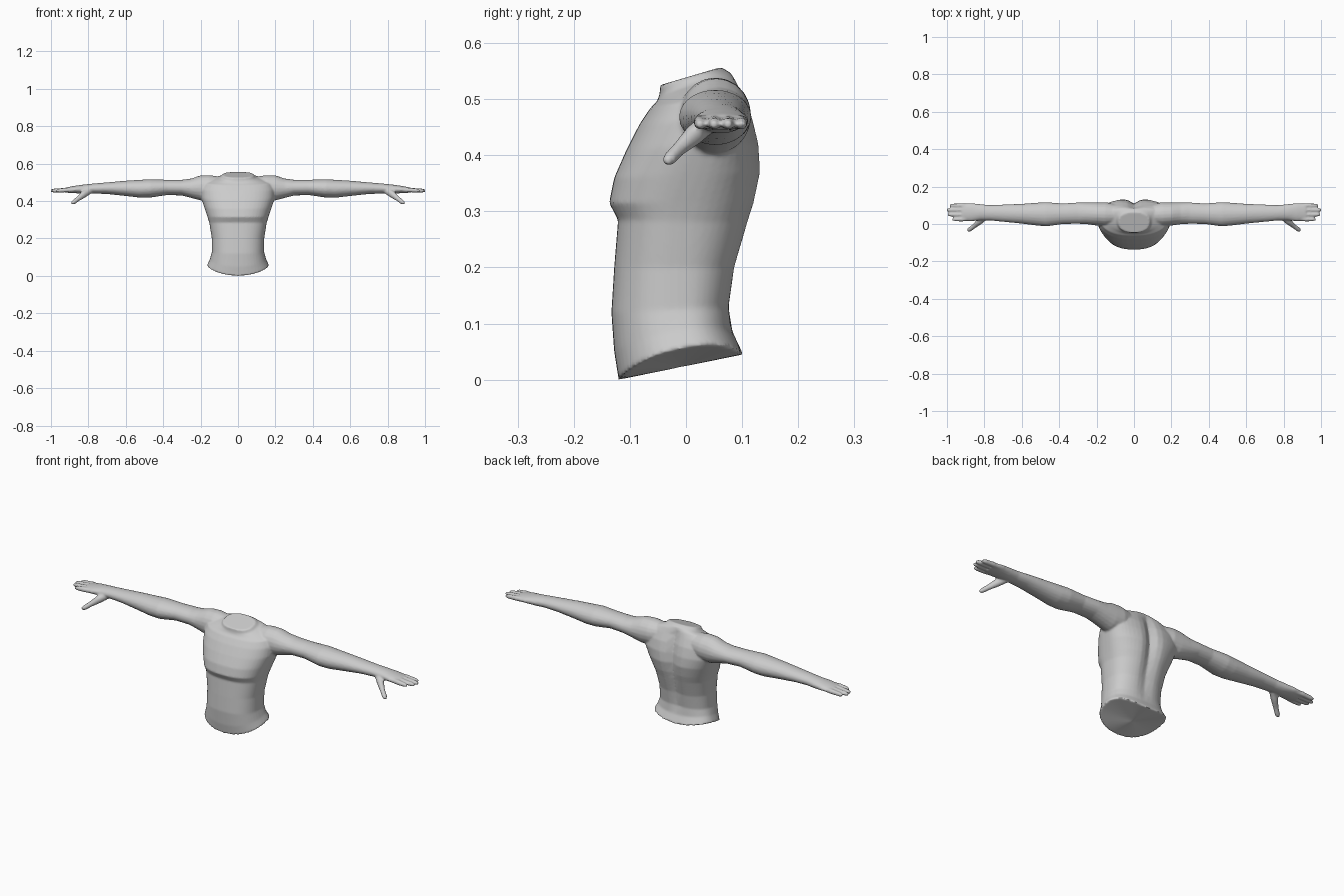
import bpy, bmesh, math
from mathutils import Vector

bm = bmesh.new()


def loft(rings):
    """Skin a list of point rings and close both ends with fans."""
    loops = [[bm.verts.new(p) for p in r] for r in rings]
    n = len(loops[0])
    faces = []
    for a, b in zip(loops, loops[1:]):
        for i in range(n):
            j = (i + 1) % n
            faces.append(bm.faces.new((a[i], a[j], b[j], b[i])))
    for loop in (loops[0], loops[-1]):
        # fan centre sits midway between the front and back points
        mid = bm.verts.new((loop[n // 4].co + loop[3 * n // 4].co) / 2)
        for i in range(n):
            faces.append(bm.faces.new((loop[i], loop[(i + 1) % n], mid)))
    bmesh.ops.recalc_face_normals(bm, faces=faces)


def spow(v, p):
    return math.copysign(abs(v) ** p, v)


def torso_ring(zf, zb, lift, w, yf, yb, yc, groove, n=48):
    pts = []
    for i in range(n):
        a = 2 * math.pi * i / n
        c, s = spow(math.cos(a), 0.82), spow(math.sin(a), 0.82)
        x = w * c
        y = yc + (yb - yc) * s if s > 0 else yc + (yc - yf) * s
        if s > 0:
            y -= groove * math.exp(-(x / 0.03) ** 2)   # spine furrow
        t = (y - yf) / (yb - yf)
        pts.append(Vector((x, y, zf + (zb - zf) * t + lift * c * c)))
    return pts


def tube(path, n=20):
    """Elliptical tube; each row is centre x, y, z and radii across and up."""
    rings = []
    for k, (x, y, z, ry, rz) in enumerate(path):
        p, q = path[max(k - 1, 0)], path[min(k + 1, len(path) - 1)]
        d = (Vector(q[:3]) - Vector(p[:3])).normalized()
        up = (Vector((0, 0, 1)) - d * d.z).normalized()
        side = d.cross(up)
        rings.append([Vector((x, y, z)) + side * ry * math.cos(2 * math.pi * i / n)
                      + up * rz * math.sin(2 * math.pi * i / n) for i in range(n)])
    loft(rings)


# torso: front z, back z, side lift, half width, front y, back y, widest y, furrow
loft([torso_ring(*r) for r in (
    (0.0, 0.045, 0.032, 0.166, -0.12, 0.102, -0.005, 0),
    (0.05, 0.085, 0.018, 0.151, -0.128, 0.083, -0.01, 0),
    (0.12, 0.13, 0, 0.14, -0.133, 0.079, -0.015, 0.006),
    (0.20, 0.20, 0, 0.14, -0.128, 0.09, -0.015, 0.012),
    (0.285, 0.28, 0, 0.153, -0.121, 0.114, -0.01, 0.018),
    (0.315, 0.315, 0, 0.163, -0.137, 0.125, 0.0, 0.022),
    (0.36, 0.37, 0, 0.180, -0.128, 0.136, 0.02, 0.026),
    (0.41, 0.42, 0, 0.197, -0.106, 0.132, 0.04, 0.026),
    (0.455, 0.47, 0, 0.200, -0.083, 0.119, 0.05, 0.022),
    (0.485, 0.51, 0, 0.185, -0.063, 0.101, 0.045, 0.014),
    (0.495, 0.535, 0, 0.140, -0.052, 0.09, 0.03, 0.006),
    (0.508, 0.547, 0, 0.095, -0.047, 0.08, 0.02, 0),
    (0.525, 0.557, 0, 0.082, -0.046, 0.062, 0.01, 0))])

for side in (1, -1):
    def limb(path):
        tube([(side * r[0],) + tuple(r[1:]) for r in path])

    # arm from shoulder to knuckles
    limb([(0.08, 0.05, 0.48, 0.05, 0.05), (0.15, 0.052, 0.472, 0.064, 0.067),
          (0.20, 0.054, 0.470, 0.062, 0.067), (0.25, 0.057, 0.469, 0.058, 0.052),
          (0.30, 0.058, 0.472, 0.057, 0.042), (0.38, 0.055, 0.473, 0.055, 0.041),
          (0.47, 0.052, 0.468, 0.065, 0.049), (0.52, 0.053, 0.466, 0.061, 0.048),
          (0.60, 0.055, 0.468, 0.053, 0.041), (0.70, 0.058, 0.469, 0.046, 0.031),
          (0.77, 0.060, 0.467, 0.041, 0.027), (0.82, 0.063, 0.464, 0.043, 0.025),
          (0.87, 0.063, 0.462, 0.049, 0.020), (0.92, 0.063, 0.459, 0.046, 0.014)])

    # four fingers
    for y, tip in ((0.025, 0.972), (0.050, 0.997), (0.075, 1.003), (0.099, 0.985)):
        limb([(0.87, 0.063 + (y - 0.063) * 0.85, 0.460, 0.012, 0.012),
              (0.92, y, 0.459, 0.0115, 0.0125), (tip - 0.015, y, 0.456, 0.010, 0.011),
              (tip, y, 0.455, 0.006, 0.006)])

    # thumb
    limb([(0.785, 0.045, 0.462, 0.016, 0.018), (0.825, 0.014, 0.436, 0.017, 0.019),
          (0.855, -0.012, 0.412, 0.012, 0.013), (0.88, -0.030, 0.393, 0.012, 0.012),
          (0.89, -0.036, 0.387, 0.006, 0.006)])

mesh = bpy.data.meshes.new("upper_body")
bm.to_mesh(mesh)
bm.free()
body = bpy.data.objects.new("upper_body", mesh)
bpy.context.collection.objects.link(body)

# plain grey surface
grey = bpy.data.materials.new("clay_grey")
grey.diffuse_color = (0.6, 0.6, 0.6, 1)
mesh.materials.append(grey)

# fuse the parts into one skin and soften the joins
fuse = body.modifiers.new("fuse", 'REMESH')
fuse.mode = 'VOXEL'
fuse.voxel_size = 0.005
fuse.use_smooth_shade = True
soft = body.modifiers.new("soften", 'SMOOTH')
soft.factor = 0.5
soft.iterations = 4
